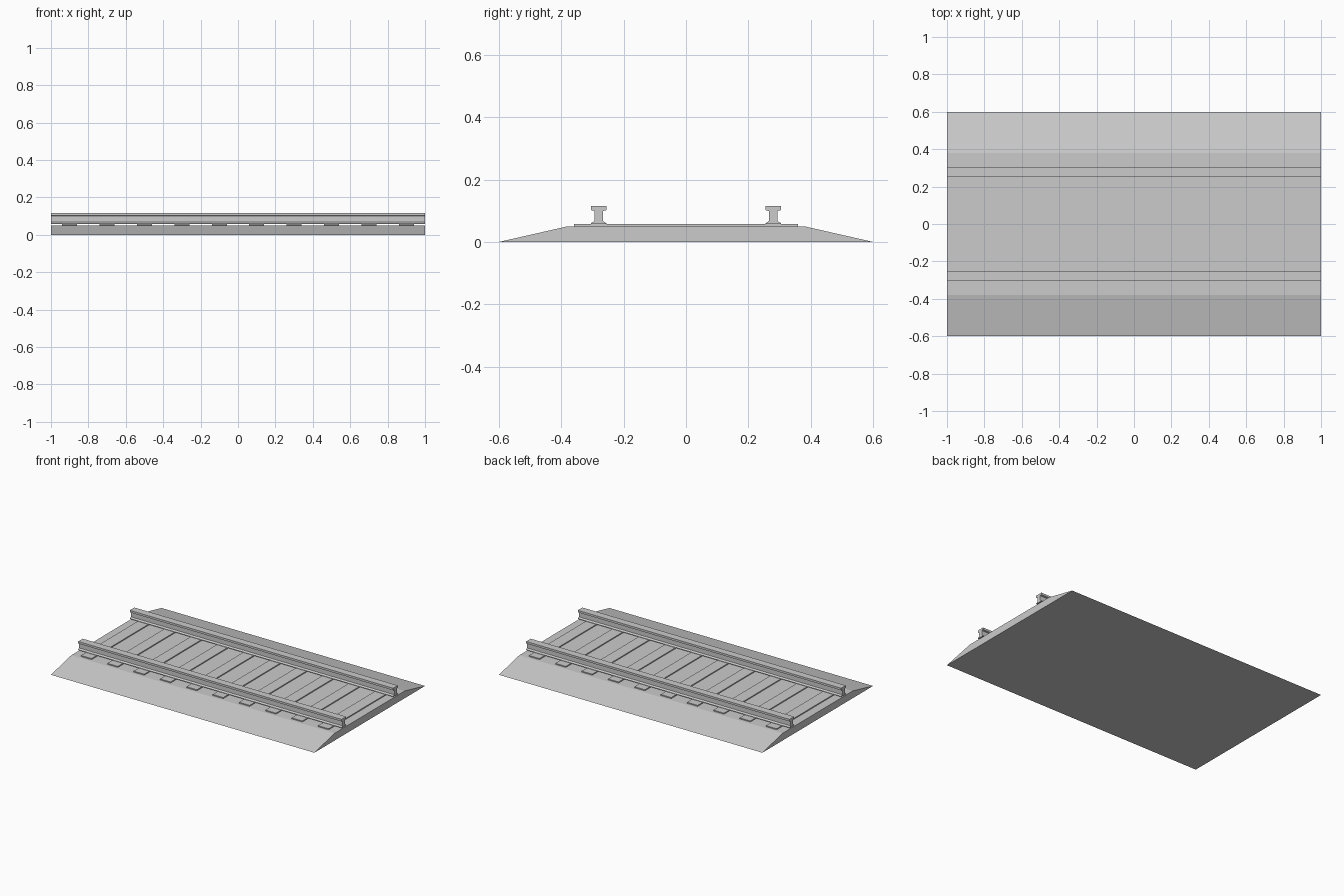
import bpy, bmesh

if "Cube" in bpy.data.objects:
    bpy.data.objects.remove(bpy.data.objects["Cube"])


def extrude_x(name, profile, x0, x1):
    """Closed (y, z) profile swept along x."""
    bm = bmesh.new()
    face = bm.faces.new([bm.verts.new((x0, y, z)) for y, z in profile])
    new = bmesh.ops.extrude_face_region(bm, geom=[face])["geom"]
    verts = [v for v in new if isinstance(v, bmesh.types.BMVert)]
    bmesh.ops.translate(bm, verts=verts, vec=(x1 - x0, 0, 0))
    bmesh.ops.recalc_face_normals(bm, faces=bm.faces)
    mesh = bpy.data.meshes.new(name)
    bm.to_mesh(mesh)
    bm.free()
    obj = bpy.data.objects.new(name, mesh)
    bpy.context.collection.objects.link(obj)
    return obj


# Ballast bed with sloping shoulders
extrude_x("ballast_bed", [(-0.6, 0), (0.6, 0), (0.38, 0.05), (-0.38, 0.05)], -1, 1)

# Ten sleepers, barely proud of the ballast
for i in range(10):
    x = -0.9 + 0.2 * i
    extrude_x(f"sleeper_{i + 1}",
              [(-0.36, 0.02), (0.36, 0.02), (0.36, 0.057), (-0.36, 0.057)],
              x - 0.04, x + 0.04)

# Two rails: foot, web and head in one symmetric profile
half = [(0.025, 0.057), (0.025, 0.06), (0.0135, 0.067),
        (0.0135, 0.099), (0.025, 0.102), (0.025, 0.116)]
section = half + [(-y, z) for y, z in reversed(half)]
for name, side in (("front_rail", -1), ("back_rail", 1)):
    extrude_x(name, [(y + side * 0.28, z) for y, z in section], -1, 1)
